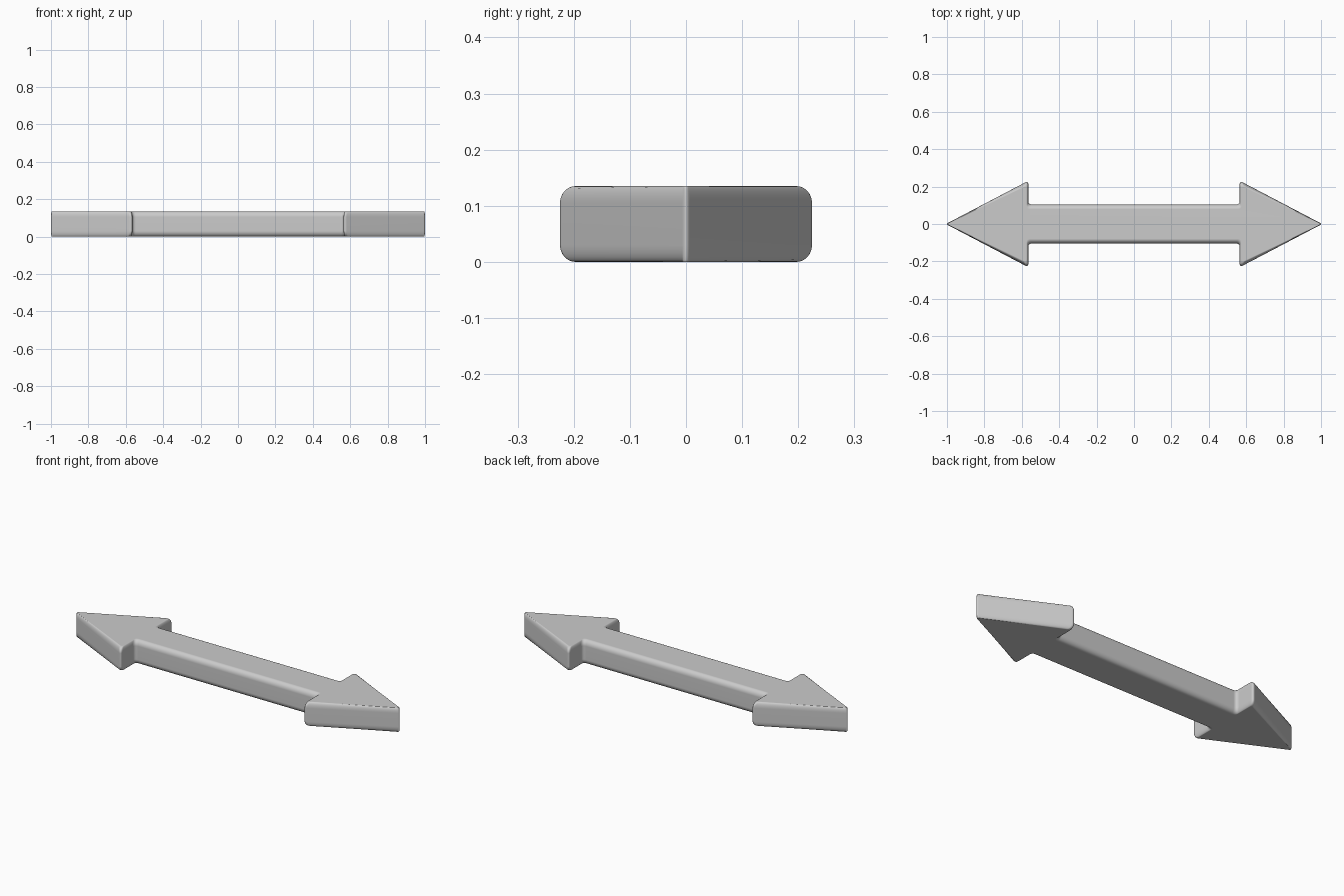
import bpy, bmesh, math
from mathutils import Vector

if "Cube" in bpy.data.objects:
    bpy.data.objects.remove(bpy.data.objects["Cube"])

HEIGHT = 0.135   # plate thickness
ROUND = 0.03     # height of the soft rim
STEPS = 6

# Quarter outline: point, inward shift at the caps, corner softness
TIP = (Vector((1.006, 0)), Vector((-0.004, 0)), 0.015)
WING = (Vector((0.565, 0.231)), Vector((0.01, -0.028)), 0.02)
INNER = (Vector((0.565, 0.104)), Vector((0.01, -0.025)), 0.02)


def mirrored(corner, sx, sy):
    p, d, r = corner
    return Vector((p.x * sx, p.y * sy)), Vector((d.x * sx, d.y * sy)), r


right = [mirrored(INNER, 1, -1), mirrored(WING, 1, -1), TIP, WING, INNER]
left = [mirrored(c, -1, -1) for c in right]
corners = right + left


def outline(inset):
    """Rounded double-arrow outline, pulled inward by a fraction of each shift."""
    pts = [p + d * inset for p, d, r in corners]
    result = []
    for i, p in enumerate(pts):
        r = corners[i][2]
        a = p + (pts[i - 1] - p).normalized() * r
        b = p + (pts[(i + 1) % len(pts)] - p).normalized() * r
        for k in range(STEPS + 1):
            t = k / STEPS
            result.append(a * (1 - t) ** 2 + p * 2 * t * (1 - t) + b * t * t)
    return result


# Layers from the bottom cap to the top cap
lower = []
for k in range(STEPS + 1):
    a = k / STEPS * math.pi / 2
    lower.append((1 - math.sin(a), ROUND * (1 - math.cos(a))))
layers = lower + [(f, HEIGHT - z) for f, z in reversed(lower)]

# Double-headed arrow
bm = bmesh.new()
rings = [[bm.verts.new((p.x, p.y, z)) for p in outline(f)] for f, z in layers]
n = len(rings[0])
for r0, r1 in zip(rings, rings[1:]):
    for i in range(n):
        j = (i + 1) % n
        bm.faces.new((r0[i], r0[j], r1[j], r1[i]))
bm.faces.new(list(reversed(rings[0])))
bm.faces.new(rings[-1])
bmesh.ops.recalc_face_normals(bm, faces=bm.faces)
mesh = bpy.data.meshes.new("double_arrow")
bm.to_mesh(mesh)
bm.free()
arrow = bpy.data.objects.new("double_arrow", mesh)
bpy.context.collection.objects.link(arrow)

# Smooth shading with flat caps
bpy.context.view_layer.objects.active = arrow
arrow.select_set(True)
bpy.ops.object.shade_smooth_by_angle(angle=math.radians(40))
arrow.modifiers.new("flat_caps", 'WEIGHTED_NORMAL').keep_sharp = True
